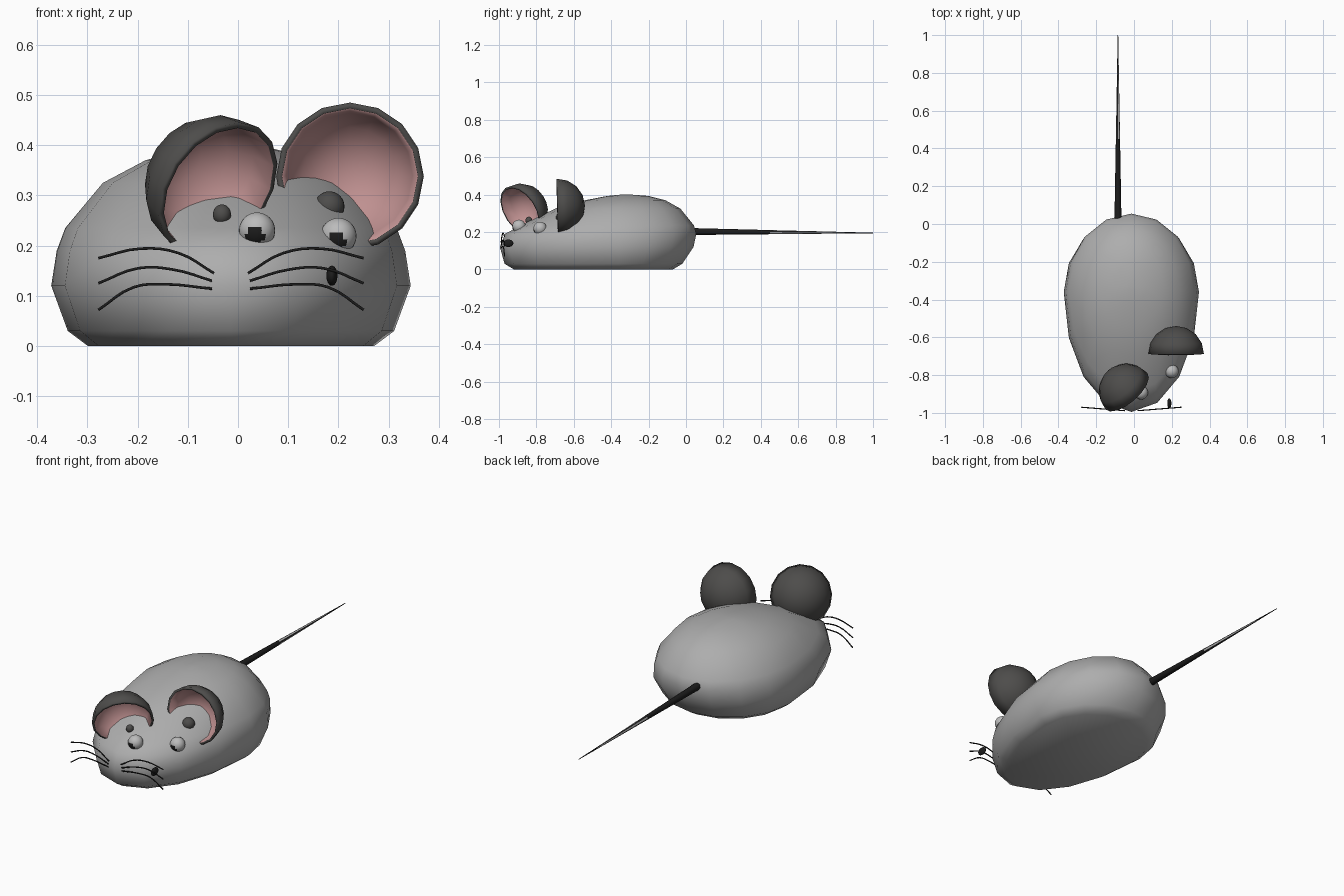
import bpy, bmesh, math
from mathutils import Vector, Matrix

cube = bpy.data.objects.get("Cube")
if cube:
    bpy.data.objects.remove(cube, do_unlink=True)


def material(name, r, g, b):
    m = bpy.data.materials.new(name)
    m.use_nodes = True
    m.diffuse_color = (r, g, b, 1)
    m.node_tree.nodes["Principled BSDF"].inputs["Base Color"].default_value = (r, g, b, 1)
    return m


fur = material("grey fur", 0.42, 0.42, 0.42)
eye_grey = material("eye grey", 0.5, 0.5, 0.5)
ear_dark = material("dark ear", 0.075, 0.073, 0.07)
pink = material("pink ear lining", 0.52, 0.28, 0.28)
black = material("black", 0.012, 0.012, 0.012)


def finish(name, bm, mats, angle=50):
    bmesh.ops.recalc_face_normals(bm, faces=bm.faces[:])
    mesh = bpy.data.meshes.new(name)
    bm.to_mesh(mesh)
    bm.free()
    ob = bpy.data.objects.new(name, mesh)
    bpy.context.collection.objects.link(ob)
    for m in mats:
        mesh.materials.append(m)
    bpy.ops.object.select_all(action='DESELECT')
    ob.select_set(True)
    bpy.context.view_layer.objects.active = ob
    bpy.ops.object.shade_smooth_by_angle(angle=math.radians(angle))
    return ob


def loft(bm, rings):
    """Skin closed rings of points and cap both ends."""
    rows = [[bm.verts.new(p) for p in ring] for ring in rings]
    n = len(rows[0])
    for a, b in zip(rows, rows[1:]):
        for i in range(n):
            j = (i + 1) % n
            bm.faces.new((a[i], a[j], b[j], b[i]))
    bm.faces.new(rows[0])
    bm.faces.new(rows[-1])


def ellipsoid(name, centre, size, mats):
    bm = bmesh.new()
    bmesh.ops.create_uvsphere(bm, u_segments=24, v_segments=16, radius=1)
    bmesh.ops.transform(bm, verts=bm.verts[:],
                        matrix=Matrix.Translation(centre) @ Matrix.Diagonal((*size, 1)))
    return finish(name, bm, mats)


# Body: stacked egg outlines (height, half width, front, back)
layers = [(0, 0.285, -0.92, -0.07), (0.03, 0.325, -0.97, -0.02),
          (0.12, 0.358, -0.995, 0.04), (0.19, 0.347, -0.968, 0.055),
          (0.235, 0.33, -0.885, 0.043), (0.325, 0.255, -0.70, -0.03),
          (0.37, 0.17, -0.54, -0.11), (0.393, 0.085, -0.42, -0.2),
          (0.4, 0.02, -0.35, -0.29)]
mid_x = -0.014
bm = bmesh.new()
rings = []
for z, w, front, back in layers:
    mid = -0.36 if z < 0.35 else -0.33
    ring = []
    for i in range(16):
        a = math.tau * i / 16
        s = math.sin(a)
        reach = back - mid if s > 0 else mid - front
        ring.append((mid_x + w * math.cos(a), mid + reach * s, z))
    rings.append(ring)
loft(bm, rings)
finish("body", bm, [fur], 65)


# Ears: open half spheres with a pink lining
def ear(name, centre, facing):
    bm = bmesh.new()
    bmesh.ops.create_uvsphere(bm, u_segments=16, v_segments=8, radius=0.147)
    bmesh.ops.delete(bm, geom=[v for v in bm.verts if v.co.z < -0.01], context='VERTS')
    turn = (-Vector(facing)).to_track_quat('Z', 'Y').to_matrix().to_4x4()
    bmesh.ops.transform(bm, verts=bm.verts[:], matrix=Matrix.Translation(centre) @ turn)
    # keep the dome facing outwards
    bmesh.ops.recalc_face_normals(bm, faces=bm.faces[:])
    f = bm.faces[:][0]
    if f.normal.dot(f.calc_center_median() - Vector(centre)) < 0:
        bmesh.ops.reverse_faces(bm, faces=bm.faces[:])
    ob = finish(name, bm, [ear_dark, pink])
    shell = ob.modifiers.new("lining", 'SOLIDIFY')
    shell.thickness = 0.012
    shell.offset = -1
    shell.material_offset = 1
    shell.material_offset_rim = 0


ear("left_ear", (0.223, -0.687, 0.338), (0, -1, -0.03))
ear("right_ear", (-0.04, -0.885, 0.313), (0.59, -0.68, -0.43))
ellipsoid("left_ear_root", (0.182, -0.665, 0.278), (0.03, 0.03, 0.03), [ear_dark])
ellipsoid("right_ear_root", (-0.032, -0.84, 0.262), (0.018, 0.018, 0.02), [ear_dark])

# Eyes with a dark pupil on the forward, slightly lowered faces
look = Vector((-0.12, -0.92, -0.35)).normalized()
for name, centre in (("left_eye", (0.2, -0.78, 0.219)), ("right_eye", (0.038, -0.893, 0.23))):
    eye = ellipsoid(name, centre, (0.036, 0.036, 0.036), [eye_grey, black])
    for p in eye.data.polygons:
        p.material_index = int(p.normal.dot(look) > 0.86)

# Nose
ellipsoid("nose", (0.187, -0.95, 0.14), (0.011, 0.027, 0.02), [black])

# Tail: tapering rod, worn grey in patches towards the tip
bm = bmesh.new()
stations = [0.0, 0.15, 0.3, 0.45, 0.55, 0.7, 0.85, 1.0]
loft(bm, [[(-0.085 + r * math.cos(a), y, 0.203 - 0.008 * y + r * math.sin(a))
           for a in (math.tau * i / 8 for i in range(8))]
          for y, r in ((y, 0.019 - 0.0175 * y) for y in stations)])
tail = finish("tail", bm, [black, fur])
for p in tail.data.polygons:
    if 0.45 < p.center.y < 0.85:
        p.material_index = p.index % 2

# Whiskers: three arched strands, mirrored across the muzzle
strands = [[(0.02, 0.145), (0.09, 0.185), (0.165, 0.194), (0.25, 0.175)],
           [(0.024, 0.13), (0.1, 0.152), (0.17, 0.155), (0.25, 0.125)],
           [(0.024, 0.114), (0.12, 0.123), (0.18, 0.117), (0.25, 0.072)]]
for side, sign in (("left", 1), ("right", -1)):
    for k, strand in enumerate(strands):
        curve = bpy.data.curves.new(f"{side}_whisker_{k + 1}", 'CURVE')
        curve.dimensions = '3D'
        curve.bevel_depth = 0.003
        curve.bevel_resolution = 1
        curve.use_fill_caps = True
        curve.resolution_u = 4
        spline = curve.splines.new('BEZIER')
        spline.bezier_points.add(len(strand) - 1)
        for point, (x, z) in zip(spline.bezier_points, strand):
            point.co = (mid_x + sign * (x - mid_x), -0.99 + 0.08 * x, z)
            point.handle_left_type = point.handle_right_type = 'AUTO'
        curve.materials.append(black)
        bpy.context.collection.objects.link(bpy.data.objects.new(curve.name, curve))
